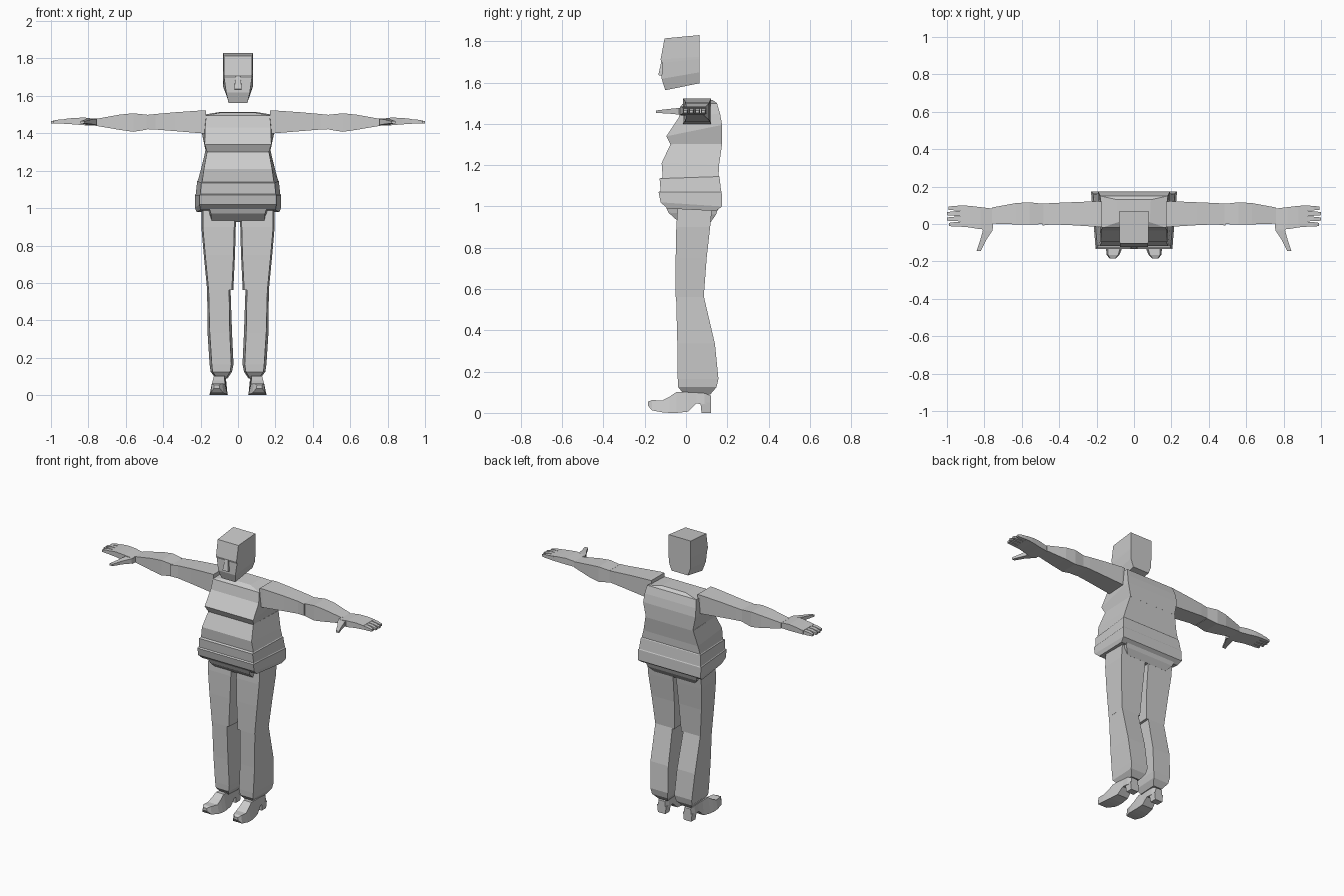
import bpy, bmesh


def loft(name, rings, mirror=False):
    """Skin a closed body through rings of equal point count."""
    bm = bmesh.new()
    loops = [[bm.verts.new(p) for p in r] for r in rings]
    n = len(loops[0])
    for a, b in zip(loops, loops[1:]):
        for i in range(n):
            j = (i + 1) % n
            bm.faces.new((a[i], a[j], b[j], b[i]))
    bm.faces.new(loops[0])
    bm.faces.new(loops[-1])
    bmesh.ops.recalc_face_normals(bm, faces=bm.faces)
    me = bpy.data.meshes.new(name)
    bm.to_mesh(me)
    bm.free()
    ob = bpy.data.objects.new(name, me)
    bpy.context.collection.objects.link(ob)
    if mirror:
        ob.modifiers.new("mirror", 'MIRROR').use_mirror_merge = False
    return ob


def body(wf, yf, zf, wb, yb, zb):
    """Symmetric ring: front half width, y, z, then back."""
    return [(-wf, yf, zf), (wf, yf, zf), (wb, yb, zb), (-wb, yb, zb)]


def leg(z, xi, xo, yf, yb, s=0.008):
    """Horizontal ring, front slightly narrower than back."""
    return [(xi + s, yf, z), (xo - s, yf, z), (xo, yb, z), (xi, yb, z)]


def arm(x, y0, y1, z0, z1):
    """Upright ring across the arm."""
    return [(x, y0, z0), (x, y1, z0), (x, y1, z1), (x, y0, z1)]


def across(y, x0, x1, z0, z1, top=1.0):
    """Upright ring facing front, top edge scaled in width."""
    c, h = (x0 + x1) / 2, (x1 - x0) / 2 * top
    return [(x0, y, z0), (x1, y, z0), (c + h, y, z1), (c - h, y, z1)]


# Head and nose
loft("head", [
    body(.050, -.100, 1.563, .060, .066, 1.597),
    body(.063, -.118, 1.618, .080, .066, 1.650),
    body(.074, -.116, 1.695, .081, .066, 1.715),
    body(.075, -.123, 1.712, .081, .066, 1.725),
    body(.076, -.104, 1.814, .081, .066, 1.830)])
loft("nose", [
    body(.020, -.134, 1.636, .020, -.105, 1.632),
    body(.018, -.130, 1.655, .020, -.105, 1.655),
    body(.011, -.118, 1.710, .012, -.105, 1.710)])

# Chest
loft("chest", [
    body(.165, -.075, 1.300, .172, .175, 1.300),
    body(.178, -.095, 1.340, .192, .175, 1.395),
    body(.176, -.035, 1.430, .188, .165, 1.450),
    body(.170, -.020, 1.495, .180, .150, 1.500),
    body(.085, .010, 1.512, .090, .130, 1.515)])

# Belly in three overlapping tiers
loft("belly", [
    body(.165, -.075, 1.302, .175, .175, 1.302),
    body(.182, -.118, 1.210, .200, .160, 1.200),
    body(.192, -.113, 1.140, .214, .158, 1.150),
    body(.196, -.128, 1.135, .218, .162, 1.145),
    body(.202, -.123, 1.075, .226, .170, 1.075),
    body(.205, -.133, 1.070, .230, .173, 1.070),
    body(.206, -.123, 1.020, .230, .175, 1.000),
    body(.200, -.090, .990, .220, .145, .978)])
loft("hips", [
    body(.155, -.105, 1.015, .190, .160, 1.000),
    body(.145, -.085, .970, .180, .145, .960),
    body(.140, -.035, .925, .150, .120, .925)])

# Legs
loft("thigh", [
    leg(1.000, .010, .196, -.040, .127),
    leg(.900, .012, .196, -.047, .117),
    leg(.750, .016, .183, -.050, .100),
    leg(.562, .025, .165, -.050, .086)], True)
loft("shin", [
    leg(.570, .040, .165, -.048, .085),
    leg(.335, .032, .163, -.042, .140, .012),
    leg(.165, .024, .152, -.040, .157, .012),
    leg(.125, .032, .146, -.038, .148, .010),
    leg(.090, .055, .120, -.010, .118)], True)

# Shoes
loft("shoe", [
    across(-.185, .098, .130, .036, .054, .8),
    across(-.165, .078, .146, .012, .062, .8),
    across(-.115, .058, .152, .003, .060, .75),
    across(-.080, .054, .152, .000, .078, .65),
    across(-.045, .054, .148, .000, .102, .60),
    across(.010, .058, .138, .006, .100, .75),
    across(.050, .060, .130, .045, .098, .85),
    across(.090, .060, .130, .042, .095, .85),
    across(.120, .068, .122, .040, .083, .85)], True)
loft("heel", [leg(.0, .068, .122, .075, .120, 0),
              leg(.050, .062, .128, .070, .120, 0)], True)

# Arms
loft("upper_arm", [
    arm(.170, -.015, .120, 1.400, 1.522),
    arm(.195, -.015, .122, 1.400, 1.522),
    arm(.340, -.006, .116, 1.412, 1.512),
    arm(.440, -.002, .112, 1.420, 1.503),
    arm(.490, -.008, .108, 1.422, 1.498)], True)
loft("forearm", [
    arm(.485, .000, .108, 1.420, 1.499),
    arm(.560, -.004, .116, 1.408, 1.507),
    arm(.630, -.002, .112, 1.418, 1.500),
    arm(.760, .002, .088, 1.440, 1.477)], True)

# Hands with fingers and thumb
loft("palm", [
    arm(.755, -.025, .082, 1.440, 1.476),
    arm(.820, -.028, .090, 1.443, 1.484),
    arm(.880, -.018, .097, 1.448, 1.482),
    arm(.930, -.014, .100, 1.450, 1.476)], True)
for i, tip in enumerate((.990, 1.0, 1.0, .992)):
    y = -.015 + i * .029
    loft("finger_%d" % (i + 1), [
        arm(.900, y, y + .027, 1.451, 1.476),
        arm(.960, y + .001, y + .025, 1.451, 1.473),
        arm(tip, y + .004, y + .021, 1.452, 1.465)], True)
loft("thumb", [
    across(.000, .757, .825, 1.443, 1.478),
    across(-.035, .757, .808, 1.445, 1.477),
    across(-.085, .790, .822, 1.450, 1.472),
    across(-.145, .820, .842, 1.453, 1.465)], True)
